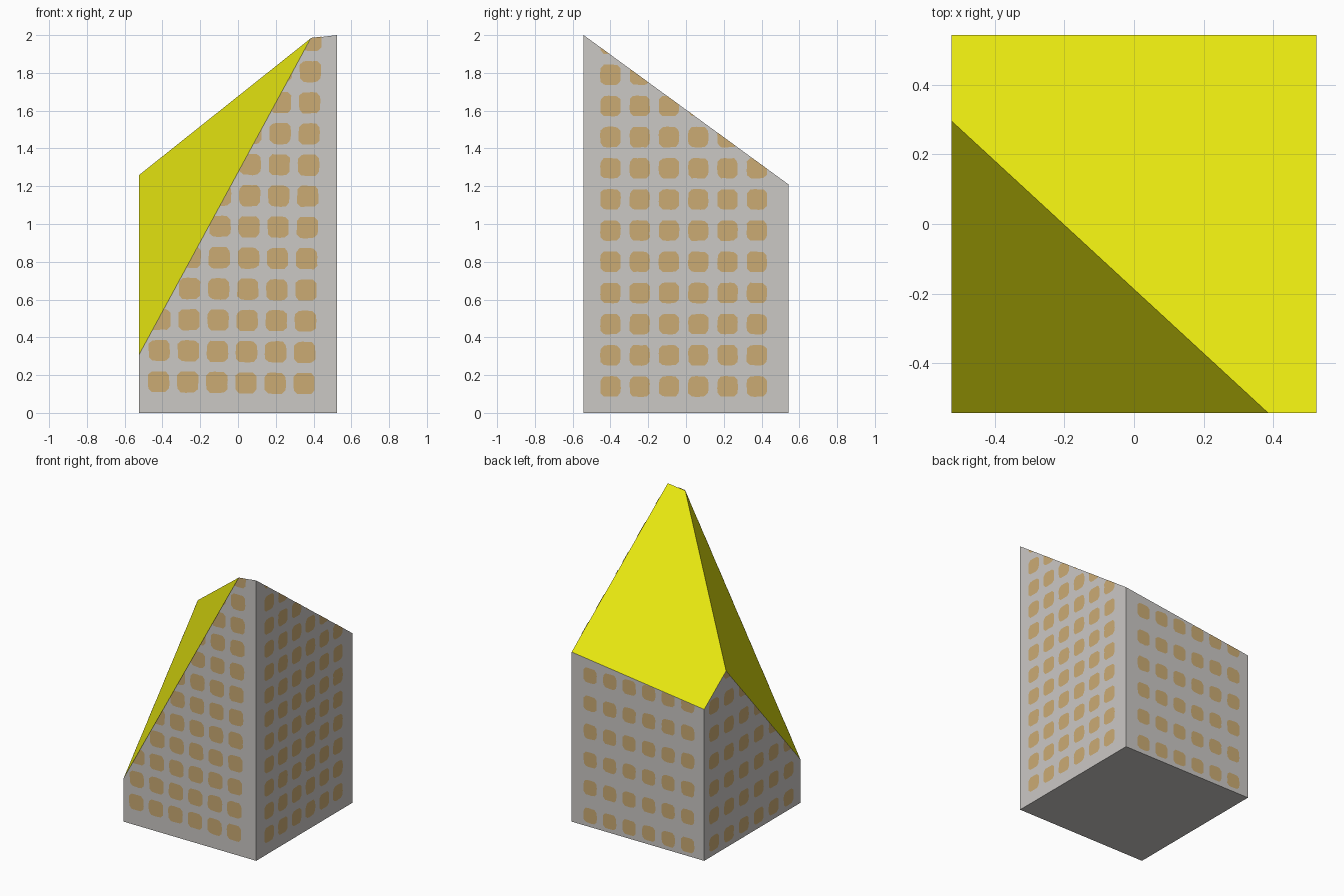
import bpy, bmesh, math, random
from mathutils import Vector
from mathutils.geometry import normal

if "Cube" in bpy.data.objects:
    bpy.data.objects.remove(bpy.data.objects["Cube"])

random.seed(4)
W, D, H = 0.523, 0.542, 2.0          # half width, half depth, height
TOP, RIDGE_A, RIDGE_B = Vector((W, -D, H)), Vector((-W, 0.295, 1.26)), Vector((0.385, -D, 1.983))

# The two slanted roof planes (point, upward normal)
def roof_plane(a, b, c):
    n = normal(a, b, c)
    return a, n if n.z > 0 else -n

ROOF = [roof_plane(TOP, Vector((W, D, 1.21)), RIDGE_A),
        roof_plane(RIDGE_B, RIDGE_A, Vector((-W, -D, 0.31)))]


def material(name, rgb):
    m = bpy.data.materials.new(name)
    m.diffuse_color = (*rgb, 1)
    m.use_nodes = True
    m.node_tree.nodes["Principled BSDF"].inputs["Base Color"].default_value = m.diffuse_color
    return m


def add_object(name, bm, mats):
    me = bpy.data.meshes.new(name)
    bm.to_mesh(me)
    bm.free()
    for m in mats:
        me.materials.append(m)
    ob = bpy.data.objects.new(name, me)
    bpy.context.collection.objects.link(ob)


def cut(bm, plane, fill):
    geom = bm.verts[:] + bm.edges[:] + bm.faces[:]
    bmesh.ops.bisect_plane(bm, geom=geom, dist=1e-5, plane_co=plane[0],
                           plane_no=plane[1], clear_outer=True)
    if fill:
        bmesh.ops.holes_fill(bm, edges=[e for e in bm.edges if e.is_boundary], sides=0)


grey = material("wall grey", (0.60, 0.58, 0.56))
tan = material("window tan", (0.60, 0.41, 0.175))
yellow = material("roof yellow", (0.78, 0.78, 0.005))

# Tower: box cut by both roof planes, slanted faces painted yellow
bm = bmesh.new()
bmesh.ops.create_cube(bm, size=1)
for v in bm.verts:
    v.co = (v.co.x * 2 * W, v.co.y * 2 * D, (v.co.z + 0.5) * H)
for plane in ROOF:
    cut(bm, plane, True)
bmesh.ops.recalc_face_normals(bm, faces=bm.faces[:])
for f in bm.faces:
    f.material_index = 1 if 0.05 < f.normal.z < 0.999 else 0
add_object("tower", bm, [grey, yellow])


# Windows: flat rounded squares on a wall, trimmed by the roof planes
def windows(name, origin, u, first, pitch, rows, size, lean=0.0, tilt=0.0):
    bm = bmesh.new()
    u = Vector(u)
    out = u.cross(Vector((0, 0, 1)))
    for r in range(rows):
        for c in range(6):
            s = first[0] + c * pitch[0]
            z = first[1] + r * pitch[1] + tilt * c * pitch[0]
            s += lean * r * pitch[1]
            ring = []
            for k in range(16):
                a = math.tau * (k + 0.5) / 16
                ca, sa = math.cos(a), math.sin(a)
                # superellipse gives the soft corners
                rad = (abs(ca) ** 5 + abs(sa) ** 5) ** -0.2 * random.uniform(0.97, 1.03)
                ring.append(bm.verts.new(Vector(origin) + out * 0.003
                                         + u * (s + ca * rad * size[0] / 2)
                                         + Vector((0, 0, z + sa * rad * size[1] / 2))))
            bm.faces.new(ring)
    for plane in ROOF:
        cut(bm, plane, False)
    add_object(name, bm, [tan])


windows("front_windows", (0, -D, 0), (1, 0, 0), (-0.42, 0.165), (0.154, 0.1652), 12,
        (0.113, 0.112), 0.02, -0.013)
windows("right_windows", (W, 0, 0), (0, 1, 0), (-0.40, 0.14), (0.155, 0.165), 12, (0.107, 0.108))
windows("back_windows", (0, D, 0), (-1, 0, 0), (-0.375, 0.08), (0.154, 0.2), 7, (0.104, 0.105))
windows("left_windows", (-W, 0, 0), (0, -1, 0), (-0.435, 0.09), (0.168, 0.195), 7, (0.11, 0.105))
